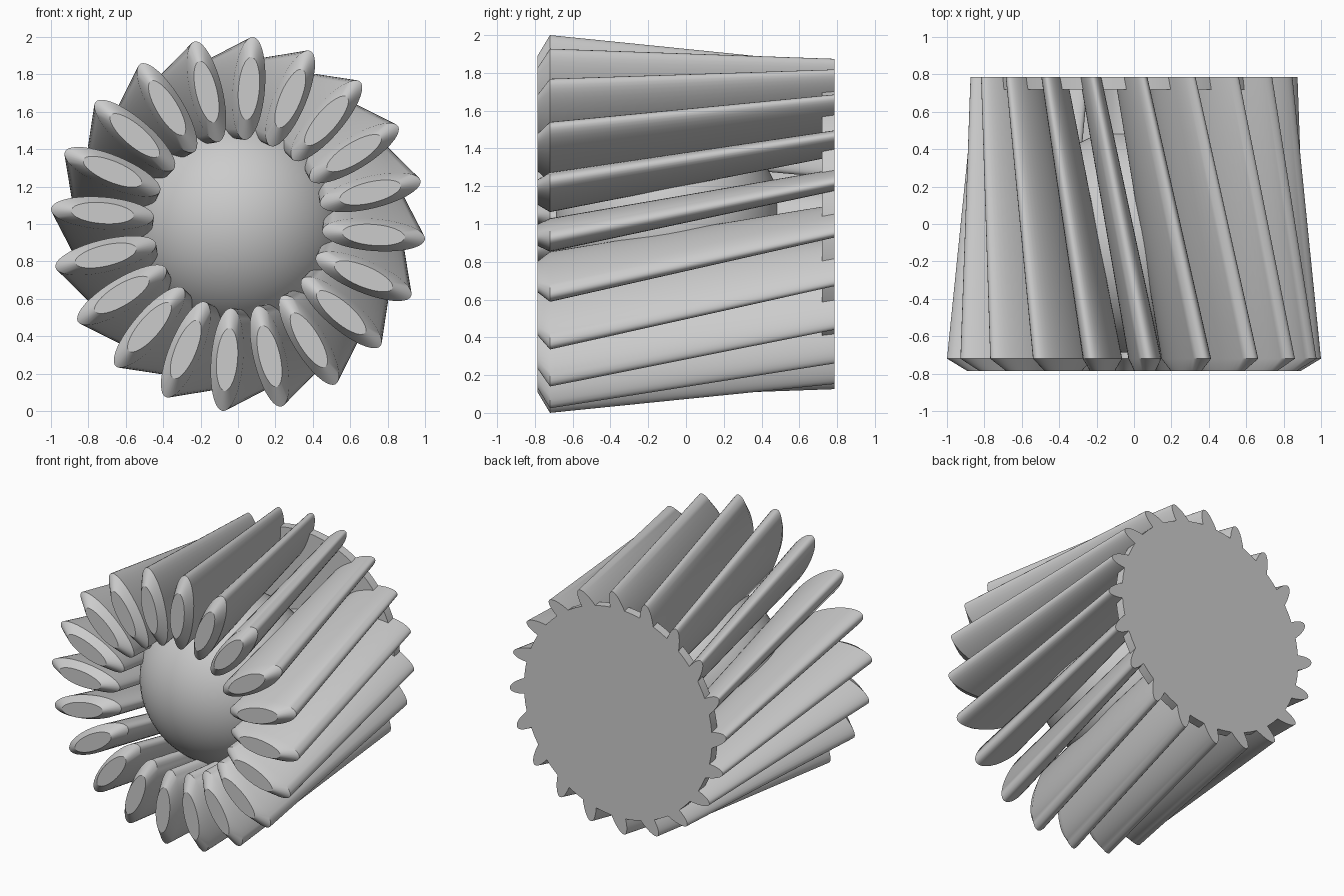
import bpy, bmesh, math

if "Cube" in bpy.data.objects:
    bpy.data.objects.remove(bpy.data.objects["Cube"])

CZ = 1.0        # height of the rotor axis
COUNT = 20      # number of fins
START = math.radians(4.6)
SEG = 40


def finish(name, bm):
    bmesh.ops.recalc_face_normals(bm, faces=bm.faces)
    me = bpy.data.meshes.new(name)
    bm.to_mesh(me)
    bm.free()
    ob = bpy.data.objects.new(name, me)
    bpy.context.collection.objects.link(ob)
    bpy.context.view_layer.objects.active = ob
    ob.select_set(True)
    bpy.ops.object.shade_smooth_by_angle(angle=math.radians(30))
    ob.select_set(False)
    return ob


def loft(name, rings):
    """Skin a list of equal-length rings and cap both ends."""
    bm = bmesh.new()
    loops = [[bm.verts.new(p) for p in r] for r in rings]
    n = len(loops[0])
    for a, b in zip(loops, loops[1:]):
        for i in range(n):
            j = (i + 1) % n
            bm.faces.new((a[i], a[j], b[j], b[i]))
    bm.faces.new(loops[0])
    bm.faces.new(loops[-1])
    return finish(name, bm)


def ellipse(theta, y, radial, tangent, long_r, short_r):
    """Ellipse whose long axis points outward at angle theta from vertical."""
    s, c = math.sin(theta), math.cos(theta)
    pts = []
    for i in range(SEG):
        a = 2 * math.pi * i / SEG
        r = radial + long_r * math.cos(a)
        t = tangent + short_r * math.sin(a)
        pts.append((r * s - t * c, y, CZ + r * c + t * s))
    return pts


def cylinder(name, y0, y1, radius):
    return loft(name, [ellipse(0, y, 0, 0, radius, radius) for y in (y0, y1)])


# slanted tapering fins with chamfered front ends
for k in range(COUNT):
    th = START + 2 * math.pi * k / COUNT
    loft(f"fin_{k + 1}", [
        ellipse(th, -0.785, 0.727, 0.0, 0.168, 0.056),
        ellipse(th, -0.72, 0.727, 0.0, 0.276, 0.086),
        ellipse(th, 0.785, 0.645, 0.285, 0.182, 0.056),
    ])

# central ball
bm = bmesh.new()
bmesh.ops.create_uvsphere(bm, u_segments=64, v_segments=32, radius=0.6)
ball = finish("core_ball", bm)
ball.location = (0, -0.09, CZ)
ball.rotation_euler = (math.pi / 2, 0, 0)

# hub joining ball to the back plate
cylinder("hub", 0.40, 0.73, 0.18)

# back plate
SEG = 80
cylinder("back_plate", 0.72, 0.785, 0.76)
